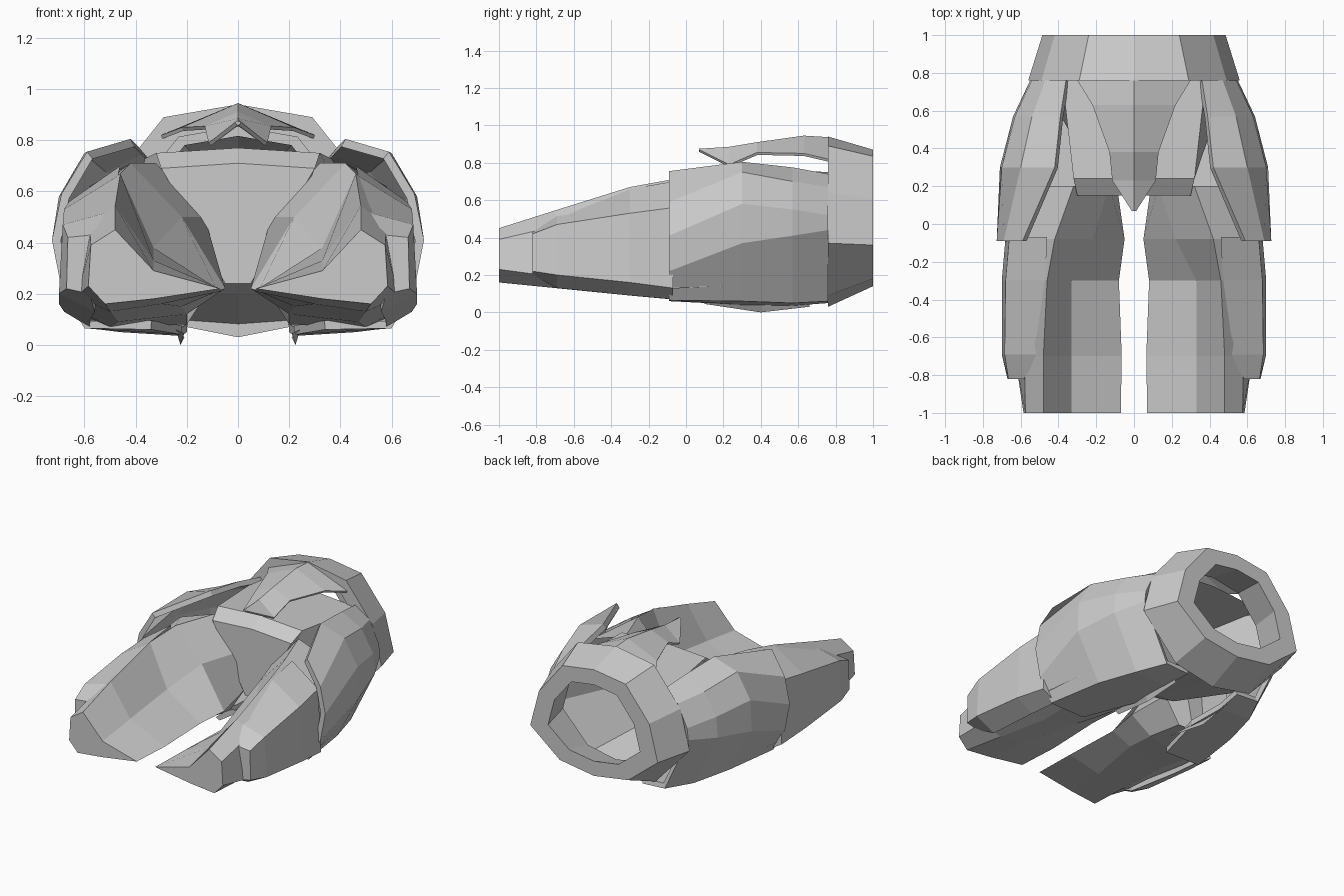
import bpy, bmesh

if "Cube" in bpy.data.objects:
    bpy.data.objects.remove(bpy.data.objects["Cube"])


def loft(name, sections, closed=True, caps=(True, True), mirror=False, thick=0.0):
    """Skin a list of (y, [(x, z), ...]) cross-sections into a flat-shaded mesh."""
    bm = bmesh.new()
    rows = [[bm.verts.new((x, y, z)) for x, z in pts] for y, pts in sections]
    n = len(rows[0])
    for a, b in zip(rows, rows[1:]):
        for i in range(n if closed else n - 1):
            k = (i + 1) % n
            bm.faces.new((a[i], a[k], b[k], b[i]))
    if closed and caps[0]:
        bm.faces.new(rows[0])
    if closed and caps[1]:
        bm.faces.new(rows[-1])
    if closed:
        bmesh.ops.recalc_face_normals(bm, faces=bm.faces)
    me = bpy.data.meshes.new(name)
    bm.to_mesh(me)
    bm.free()
    ob = bpy.data.objects.new(name, me)
    bpy.context.collection.objects.link(ob)
    if thick:
        m = ob.modifiers.new("thickness", 'SOLIDIFY')
        m.thickness = thick
    if mirror:
        m = ob.modifiers.new("mirror", 'MIRROR')
        m.merge_threshold = 0.002
    return ob


def full(half):
    """Complete a right-hand half profile to both sides."""
    return half + [(-x, z) for x, z in reversed(half) if x > 0]


def inset(pts, f, cz):
    return [(x * f, cz + (z - cz) * f) for x, z in pts]


# Waist belt: tapered faceted ring with an open hole
front = full([(0, .94), (.29, .89), (.49, .64), (.56, .37), (.3, .09), (0, .03)])
back = full([(0, .87), (.24, .835), (.42, .61), (.485, .36), (.26, .18), (0, .14)])
loft("waist_belt", [(.76, inset(front, .8, .5)), (.76, front), (1, back),
                    (1, inset(back, .72, .5)), (.76, inset(front, .72, .5))],
     caps=(False, False))

# Pelvis body, open toward the belt
loft("pelvis", [
    (.15, full([(0, .71), (.3, .69), (.16, .45), (.05, .24), (0, .24)])),
    (.24, full([(0, .77), (.32, .75), (.2, .45), (.12, .20), (0, .20)])),
    (.77, full([(0, .75), (.38, .72), (.50, .42), (.28, .10), (0, .08)])),
], caps=(True, False))

# Front groin plate, ridged and ending in a point
loft("groin_plate", [
    (.07, [(0, .875), (.012, .87)]),
    (.23, [(0, .885), (.115, .79)]),
    (.38, [(0, .91), (.13, .855)]),
    (.63, [(0, .945), (.22, .85)]),
    (.76, [(0, .937), (.3, .82)]),
], closed=False, mirror=True, thick=.015)

# Outer thigh armour shells
loft("thigh_shell", [
    (-.09, [(.59, .755), (.69, .59), (.727, .41), (.69, .22), (.6, .065), (.34, .06)]),
    (.3, [(.42, .805), (.6, .75), (.70, .58), (.71, .37), (.54, .06), (.22, .04)]),
    (.57, [(.39, .775), (.54, .70), (.63, .55), (.64, .41), (.46, .05), (.22, .035)]),
    (.76, [(.36, .74), (.47, .67), (.54, .52), (.55, .44), (.37, .06), (.2, .05)]),
], closed=False, mirror=True, thick=.035)

# Legs: wedge sections, low on the inside and ridged toward the outside
loft("leg", [
    (-1, [(.07, .22), (.33, .29), (.48, .45), (.575, .39), (.585, .23), (.52, .16), (.33, .18)]),
    (-.7, [(.065, .21), (.33, .33), (.48, .545), (.58, .46), (.63, .19), (.5, .13), (.3, .16)]),
    (-.3, [(.08, .21), (.33, .38), (.46, .67), (.60, .54), (.63, .14), (.47, .09), (.22, .15)]),
    (-.08, [(.05, .22), (.22, .50), (.42, .71), (.61, .56), (.64, .13), (.5, .07), (.2, .12)]),
    (.2, [(.09, .25), (.13, .50), (.32, .71), (.58, .62), (.60, .14), (.5, .08), (.2, .08)]),
], caps=(True, False), mirror=True)

# Outer shin armour
loft("shin_guard", [
    (-.82, [(.57, .43), (.665, .42), (.67, .22), (.58, .2)]),
    (-.69, [(.5, .52), (.685, .47), (.70, .2), (.56, .13)]),
    (-.3, [(.47, .66), (.68, .53), (.70, .16), (.58, .09)]),
    (-.07, [(.46, .70), (.66, .56), (.68, .13), (.58, .07)]),
], mirror=True)

# Small fins under the seat
loft("seat_fin", [
    (.1, [(.21, .045), (.24, .06)]),
    (.4, [(.225, 0), (.24, .05)]),
    (.66, [(.21, .03), (.24, .06)]),
], closed=False, mirror=True)
